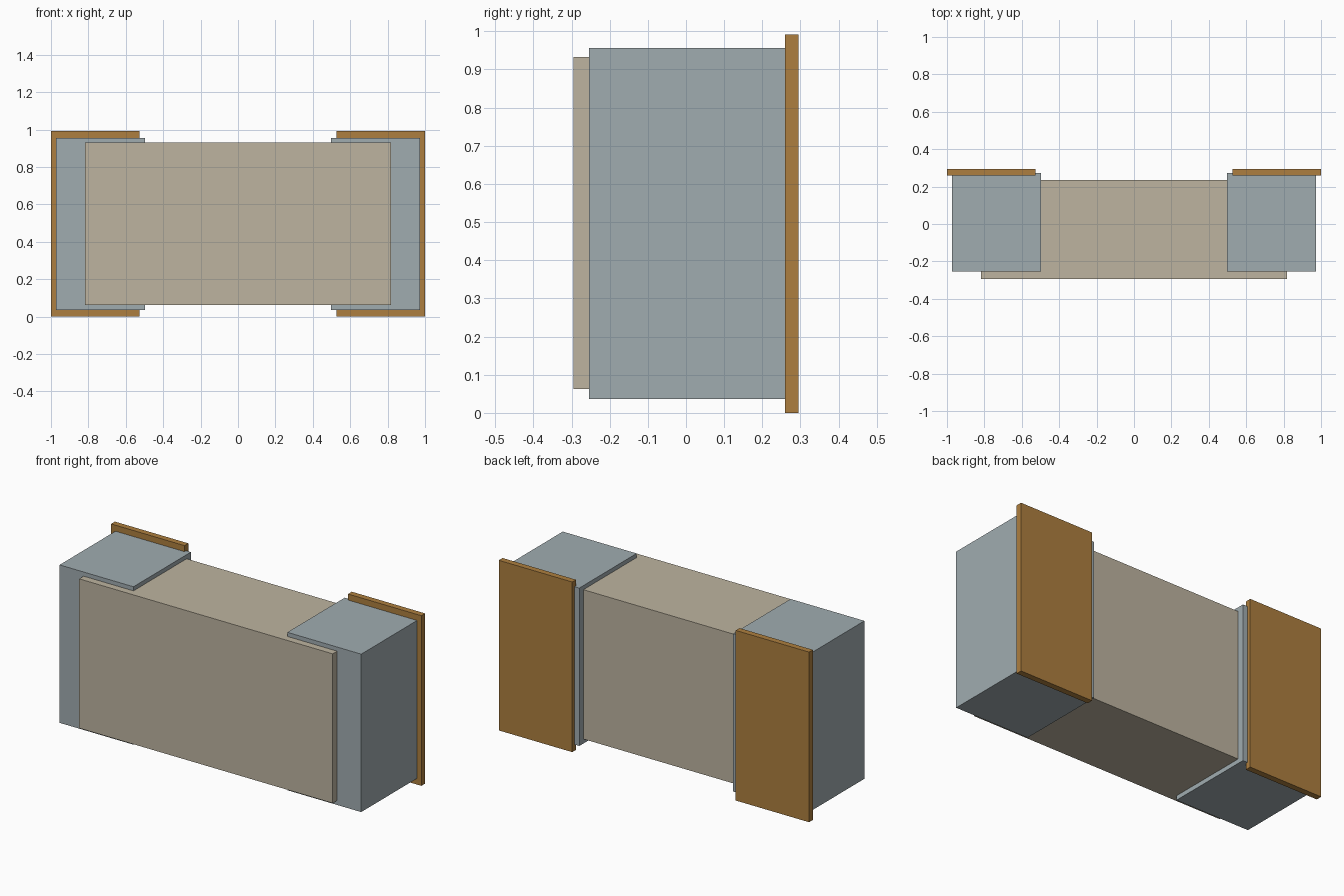
import bpy

cube = bpy.data.objects.get("Cube")
if cube:
    bpy.data.objects.remove(cube, do_unlink=True)


def material(name, rgb):
    mat = bpy.data.materials.new(name)
    mat.use_nodes = True
    colour = (*rgb, 1.0)
    mat.diffuse_color = colour
    mat.node_tree.nodes["Principled BSDF"].inputs["Base Color"].default_value = colour
    return mat


def box(name, low, high, mat):
    """Flat-faced box between two opposite corners."""
    bpy.ops.mesh.primitive_cube_add(size=1)
    obj = bpy.context.object
    obj.name = name
    for vert in obj.data.vertices:
        vert.co = [h if c > 0 else l for c, l, h in zip(vert.co, low, high)]
    obj.data.materials.append(mat)
    return obj


def box_pair(name, low, high, mat):
    """Box on the left side and its mirror image on the right."""
    box("left_" + name, low, high, mat)
    box("right_" + name, (-high[0], *low[1:]), (-low[0], *high[1:]), mat)


beige = material("beige ceramic", (0.51, 0.456, 0.352))
silver = material("grey metal", (0.352, 0.413, 0.434))
copper = material("copper brown", (0.42, 0.212, 0.05))

# Central block, standing proud of the end caps at the front
box("body", (-0.817, -0.295, 0.062), (0.817, 0.236, 0.932), beige)

# Metal end caps wrapped around the block
box_pair("end_cap", (0.496, -0.254, 0.036), (0.972, 0.274, 0.956), silver)

# Flat mounting pads behind the caps
box_pair("pad", (0.527, 0.26, 0.0), (1.0, 0.295, 0.991), copper)
